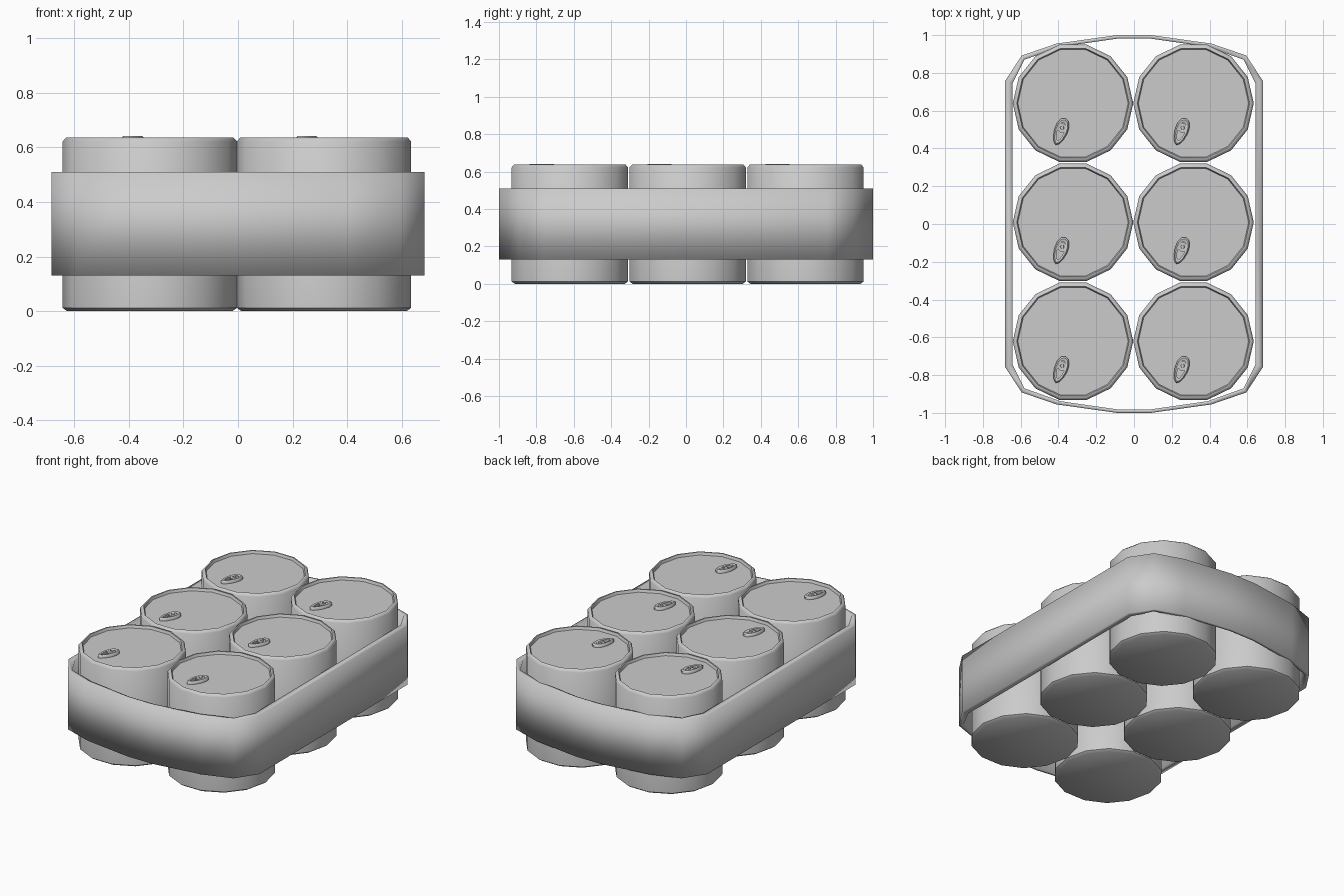
import bpy, bmesh, math
from mathutils import Matrix, Vector

cube = bpy.data.objects.get("Cube")
if cube:
    bpy.data.objects.remove(cube, do_unlink=True)

grey = bpy.data.materials.new("light_grey")
grey.use_nodes = True
COLOUR = (0.6, 0.6, 0.6, 1)
grey.diffuse_color = COLOUR
grey.node_tree.nodes["Principled BSDF"].inputs["Base Color"].default_value = COLOUR


def loft(name, rings, closed=False, angle=None):
    """Join rings of points with quads; cap the ends, or close into a loop."""
    bm = bmesh.new()
    loops = [[bm.verts.new(p) for p in ring] for ring in rings]
    pairs = list(zip(loops, loops[1:]))
    if closed:
        pairs.append((loops[-1], loops[0]))
    else:
        bm.faces.new(loops[0])
        bm.faces.new(loops[-1])
    for a, b in pairs:
        for i in range(len(a)):
            j = (i + 1) % len(a)
            bm.faces.new((a[i], a[j], b[j], b[i]))
    bmesh.ops.recalc_face_normals(bm, faces=bm.faces)
    mesh = bpy.data.meshes.new(name)
    bm.to_mesh(mesh)
    bm.free()
    mesh.materials.append(grey)
    obj = bpy.data.objects.new(name, mesh)
    bpy.context.collection.objects.link(obj)
    bpy.ops.object.select_all(action='DESELECT')
    obj.select_set(True)
    bpy.context.view_layer.objects.active = obj
    if angle is None:
        bpy.ops.object.shade_smooth()
    else:
        bpy.ops.object.shade_smooth_by_angle(angle=math.radians(angle))
    return obj


def oval(rx, ry, z, sides, cy=0.0, taper=0.0):
    pts = []
    for i in range(sides):
        a = math.tau * i / sides
        y = ry * math.sin(a)
        pts.append(Vector((rx * math.cos(a) * (1 + taper * y / ry), cy + y, z)))
    return pts


# Carrier band around the cans
def band_outline(corners, z):
    right = [(x, y) for x, y in corners]
    front = [(x, -y) for x, y in reversed(corners)]
    half = front + right
    return [(x, y, z) for x, y in half] + [(-x, y, z) for x, y in reversed(half)]


outer = [(0.683, 0.757), (0.594, 0.892), (0.41, 0.955), (0.09, 1.0)]
inner = [(0.643, 0.745), (0.58, 0.87), (0.39, 0.938), (0.085, 0.982)]
LOW, HIGH = 0.13, 0.51
loft("carrier_band", [band_outline(outer, LOW), band_outline(outer, HIGH),
                      band_outline(inner, HIGH), band_outline(inner, LOW)], closed=True)

# Can with bevelled rims and a slightly sunken lid
profile = [(0.302, 0), (0.319, 0.012), (0.319, 0.622), (0.306, 0.637),
           (0.298, 0.637), (0.292, 0.62)]
can = loft("can", [oval(r, r, z, 14) for r, z in profile], angle=50)

# Pull tab: tapered ring, cross bar and rivet
ring = loft("pull_tab", [oval(0.036, 0.075, 0.622, 12, taper=0.2),
                         oval(0.036, 0.075, 0.634, 12, taper=0.2),
                         oval(0.029, 0.066, 0.641, 12, taper=0.2),
                         oval(0.019, 0.05, 0.638, 12, taper=0.2),
                         oval(0.019, 0.05, 0.622, 12, taper=0.2)], closed=True, angle=50)
bar = loft("tab_bar", [oval(0.028, 0.025, z, 8, cy=0.02) for z in (0.615, 0.637)], angle=40)
rivet = loft("tab_rivet", [oval(r, r, z, 8, cy=0.022)
                           for r, z in ((0.014, 0.63), (0.009, 0.641))], angle=40)

# Two columns by three rows
tab_place = Matrix.Translation((-0.065, -0.15, 0)) @ Matrix.Rotation(math.radians(-20), 4, 'Z')
parts = [(can, Matrix.Identity(4)), (ring, tab_place), (bar, tab_place), (rivet, tab_place)]
for col in range(2):
    for row in range(3):
        spot = Matrix.Translation((-0.323 + 0.638 * col, -0.621 + 0.63 * row, 0))
        for part, local in parts:
            obj = part
            if col or row:
                obj = part.copy()
                bpy.context.collection.objects.link(obj)
                obj.name = f"{part.name}_{col + 1}_{row + 1}"
            obj.matrix_world = spot @ local
